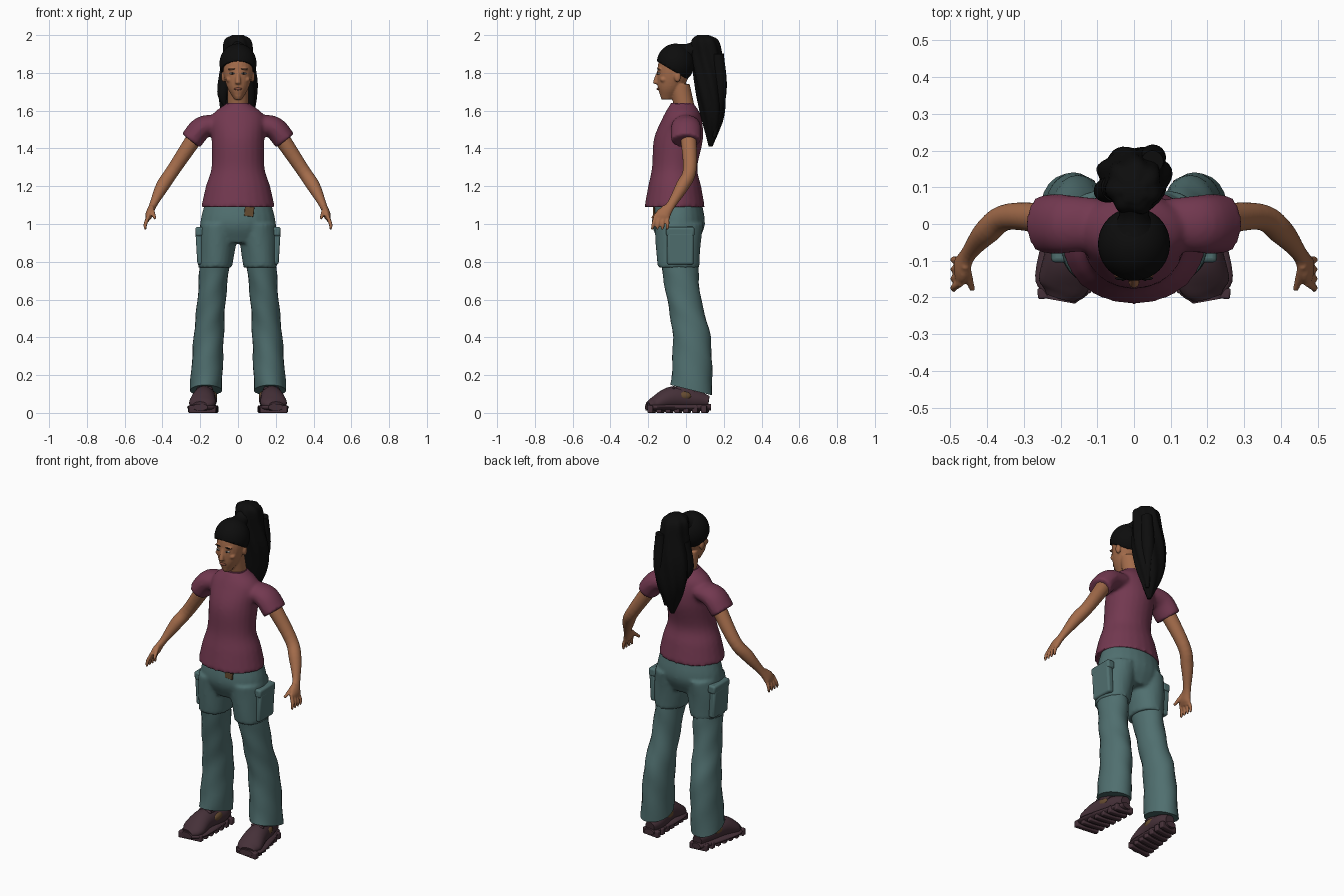
import bpy, bmesh, math
from mathutils import Vector, Matrix

if "Cube" in bpy.data.objects:
    bpy.data.objects.remove(bpy.data.objects["Cube"])

ACROSS, ALONG, UP = Vector((1, 0, 0)), Vector((0, 1, 0)), Vector((0, 0, 1))
SIDES = (1, -1)


def material(name, red, green, blue):
    mat = bpy.data.materials.new(name)
    mat.use_nodes = True
    mat.diffuse_color = (red, green, blue, 1)
    shader = mat.node_tree.nodes["Principled BSDF"]
    shader.inputs["Base Color"].default_value = (red, green, blue, 1)
    shader.inputs["Roughness"].default_value = 0.8
    return mat


plum_cloth = material("plum cloth", red=.17, green=.04, blue=.08)
teal_cloth = material("teal cloth", red=.08, green=.16, blue=.16)
brown_skin = material("brown skin", red=.37, green=.15, blue=.07)
black_hair = material("black hair", red=.004, green=.004, blue=.004)
dark_shoe = material("dark purple shoe", red=.06, green=.03, blue=.04)
leather = material("brown leather", red=.13, green=.07, blue=.03)
lip_brown = material("lip brown", red=.24, green=.08, blue=.05)
eye_white = material("eye white", red=.5, green=.45, blue=.4)


def oval(x=0, y=0, z=0, deep=.05, wide=None):
    """One cross-section: its centre and two radii."""
    return Vector((x, y, z, deep, wide or deep))


def spline(points, steps=5):
    """Pass a smooth curve through the cross-sections."""
    first, last = 2 * points[0] - points[1], 2 * points[-1] - points[-2]
    padded = [first, *points, last]
    result = []
    for a, b, c, d in zip(padded, padded[1:], padded[2:], padded[3:]):
        for step in range(steps):
            t = step / steps
            bend = (2 * a - 5 * b + 4 * c - d) * t ** 2 + (3 * b - a - 3 * c + d) * t ** 3
            result.append(b + ((c - a) * t + bend) / 2)
    return result + [points[-1]]


def loft(bm, sections, axis=None, ref=ALONG, lobes=0, depth=0.0, twist=20, segs=24):
    """Skin a tube over the sections; lobes add folds or locks around it."""
    path = spline(sections)
    rings = []
    for i, section in enumerate(path):
        ahead, behind = path[min(i + 1, len(path) - 1)], path[max(i - 1, 0)]
        tangent = axis or (ahead - behind).xyz.normalized()
        u = (ref - tangent * ref.dot(tangent)).normalized()
        v = tangent.cross(u)
        ring = []
        for k in range(segs):
            angle = math.tau * k / segs
            swell = 1 + depth * math.sin(lobes * angle + twist * section.z)
            offset = u * math.cos(angle) * section[3] + v * math.sin(angle) * section[4]
            ring.append(bm.verts.new(section.xyz + offset * swell))
        rings.append(ring)
    for lower, upper in zip(rings, rings[1:]):
        for k in range(segs):
            n = (k + 1) % segs
            bm.faces.new((lower[k], lower[n], upper[n], upper[k]))
    bm.faces.new(rings[0])
    bm.faces.new(rings[-1])


def blob(bm, centre, radii, segs=16):
    place = Matrix.Translation(centre) @ Matrix.Diagonal((*radii, 1))
    bmesh.ops.create_uvsphere(bm, u_segments=segs, v_segments=segs // 2, radius=1, matrix=place)


def box(bm, centre, size, turn=0.0, axis="Y"):
    place = Matrix.Translation(centre) @ Matrix.Rotation(turn, 4, axis) @ Matrix.Diagonal((*size, 1))
    bmesh.ops.create_cube(bm, size=1, matrix=place)


def finish(name, bm, mat, mirror=False, voxel=0, bevel=0, soften=4):
    """Make the object; a voxel size blends overlapping pieces into one skin."""
    bmesh.ops.recalc_face_normals(bm, faces=bm.faces)
    mesh = bpy.data.meshes.new(name)
    bm.to_mesh(mesh)
    bm.free()
    mesh.materials.append(mat)
    ob = bpy.data.objects.new(name, mesh)
    bpy.context.collection.objects.link(ob)
    bpy.ops.object.select_all(action="DESELECT")
    ob.select_set(True)
    bpy.context.view_layer.objects.active = ob
    bpy.ops.object.shade_smooth_by_angle(angle=math.radians(50))
    if mirror:
        ob.modifiers.new("mirror", "MIRROR").use_mirror_merge = False
    if bevel:
        rounding = ob.modifiers.new("bevel", "BEVEL")
        rounding.width, rounding.segments = bevel, 3
    if voxel:
        remesh = ob.modifiers.new("remesh", "REMESH")
        remesh.mode, remesh.voxel_size, remesh.use_smooth_shade = "VOXEL", voxel, True
        smooth = ob.modifiers.new("soften", "SMOOTH")
        smooth.factor, smooth.iterations = 0.5, soften
    return ob


# Shirt: torso and sleeves blended into one cloth
bm = bmesh.new()
loft(bm, [oval(z=1.09, y=-.06, deep=.16, wide=.195), oval(z=1.2, y=-.06, deep=.14, wide=.17),
          oval(z=1.3, y=-.06, deep=.12, wide=.14), oval(z=1.45, y=-.04, deep=.13, wide=.14),
          oval(z=1.57, y=-.02, deep=.1, wide=.14), oval(z=1.64, y=-.02, deep=.06)], axis=UP)
for side in SIDES:
    loft(bm, [oval(x=side * .1, z=1.53, deep=.07, wide=.05), oval(x=side * .19, z=1.51, deep=.08, wide=.06),
              oval(x=side * .25, z=1.44, deep=.08, wide=.06)])
finish("shirt", bm, plum_cloth, voxel=.01, soften=6)

# Collar band
bm = bmesh.new()
loft(bm, [oval(z=1.61, y=-.02, deep=.07), oval(z=1.64, y=-.02, deep=.06)], axis=UP)
finish("collar", bm, plum_cloth)

# Trousers: hips and thighs blended, ending at the knee seam
bm = bmesh.new()
loft(bm, [oval(z=1.13, y=-.04, deep=.12, wide=.17), oval(z=1, y=-.04, deep=.14, wide=.2),
          oval(z=.9, y=-.04, deep=.1, wide=.17)], axis=UP)
for side in SIDES:
    loft(bm, [oval(x=side * .1, y=-.04, z=1, deep=.13, wide=.1),
              oval(x=side * .11, y=-.04, z=.9, deep=.12, wide=.1),
              oval(x=side * .12, y=-.04, z=.77, deep=.11, wide=.09)], axis=UP, lobes=3, depth=.015)
finish("trouser_top", bm, teal_cloth, voxel=.01)

# Lower trouser legs with soft folds and a cuff that slopes down to the heel
bm = bmesh.new()
loft(bm, [oval(x=.12, y=-.04, z=.82, deep=.1, wide=.08), oval(x=.14, y=-.01, z=.6, deep=.09, wide=.075),
          oval(x=.155, y=.03, z=.4, deep=.1, wide=.08), oval(x=.17, y=.03, z=.12, deep=.11, wide=.085)],
     axis=UP, lobes=3, depth=.03, twist=35)
for v in bm.verts:
    if v.co.z < .15:
        v.co.z -= (v.co.y - .03) / 4
finish("lower_legs", bm, teal_cloth, mirror=True)

# Cargo pockets with flaps
bm = bmesh.new()
box(bm, centre=(.2, -.03, .87), size=(.04, .14, .17), turn=.06)
box(bm, centre=(.2, -.03, .96), size=(.05, .15, .05), turn=.06)
finish("cargo_pockets", bm, teal_cloth, mirror=True, bevel=.012)

# Belt end hanging below the hem
bm = bmesh.new()
box(bm, centre=(.06, -.17, 1.07), size=(.05, .01, .06), turn=.1)
finish("belt_end", bm, leather, bevel=.003)

# Arms running into the palms, with four fingers and a thumb
bm = bmesh.new()
loft(bm, [oval(x=.2, y=.01, z=1.5, deep=.045), oval(x=.34, y=.02, z=1.29, deep=.036),
          oval(x=.4, y=-.02, z=1.2, deep=.035), oval(x=.45, y=-.08, z=1.1, deep=.024, wide=.02),
          oval(x=.47, y=-.12, z=1.05, deep=.04, wide=.02), oval(x=.48, y=-.13, z=1.02, deep=.04, wide=.01)])
for finger in range(4):
    spread = finger - 1.5
    loft(bm, [oval(x=.47, y=-.13 + spread * .02, z=1.05, deep=.01),
              oval(x=.49, y=-.135 + spread * .025, z=1, deep=.01),
              oval(x=.49, y=-.14 + spread * .027, z=.97, deep=.006)], segs=10)
loft(bm, [oval(x=.46, y=-.11, z=1.09, deep=.014), oval(x=.44, y=-.18, z=1.03, deep=.008)],
     ref=ACROSS, segs=10)
finish("arms_and_hands", bm, brown_skin, mirror=True, voxel=.005, soften=2)

# Head, neck, nose, chin, cheeks and ears
bm = bmesh.new()
loft(bm, [oval(z=1.58, deep=.055), oval(z=1.74, y=-.035, deep=.055)], axis=UP)
loft(bm, [oval(z=1.66, y=-.1, deep=.03, wide=.02), oval(z=1.73, y=-.08, deep=.07, wide=.06),
          oval(z=1.83, y=-.06, deep=.09, wide=.08), oval(z=1.92, y=-.06, deep=.07, wide=.06)], axis=UP)
loft(bm, [oval(z=1.81, y=-.145, deep=.008), oval(z=1.75, y=-.16, deep=.015),
          oval(z=1.74, y=-.15, deep=.01)], axis=UP, segs=12)
blob(bm, centre=(0, -.125, 1.68), radii=(.02, .012, .013))
for side in SIDES:
    blob(bm, centre=(side * .077, -.045, 1.78), radii=(.012, .018, .03))
    blob(bm, centre=(side * .03, -.14, 1.82), radii=(.025, .01, .007))
    blob(bm, centre=(side * .045, -.118, 1.765), radii=(.02, .02, .016))
finish("head", bm, brown_skin, voxel=.005, soften=3)

# Facial details
bm = bmesh.new()
blob(bm, centre=(.03, -.142, 1.797), radii=(.015, .011, .006))
finish("eyes", bm, eye_white, mirror=True)
bm = bmesh.new()
blob(bm, centre=(.03, -.149, 1.797), radii=(.006, .006, .006))
blob(bm, centre=(.033, -.148, 1.821), radii=(.019, .005, .003))
finish("irises_and_brows", bm, black_hair, mirror=True)
bm = bmesh.new()
blob(bm, centre=(0, -.146, 1.715), radii=(.022, .01, .007))
finish("lips", bm, lip_brown)

# Swept-back hair cap cut along the hairline
bm = bmesh.new()
blob(bm, centre=(0, -.055, 1.85), radii=(.098, .1, .105), segs=48)
bmesh.ops.bisect_plane(bm, geom=bm.verts[:] + bm.edges[:] + bm.faces[:], plane_co=(0, -.15, 1.86),
                       plane_no=(0, .6, 1), clear_inner=True)
cap = finish("hair_cap", bm, black_hair)
cap.modifiers.new("thickness", "SOLIDIFY").thickness = .014

# Ponytail with wavy locks, joined to the head by a gathered tuft
bm = bmesh.new()
loft(bm, [oval(z=2, y=.09, deep=.03), oval(z=1.97, y=.1, deep=.07), oval(z=1.88, y=.11, deep=.08),
          oval(z=1.73, y=.13, deep=.08, wide=.1), oval(z=1.57, y=.14, deep=.06, wide=.08),
          oval(z=1.41, y=.13, deep=.01)], axis=UP, lobes=7, depth=.06, twist=14, segs=42)
loft(bm, [oval(y=-.01, z=1.9, deep=.06), oval(y=.03, z=1.92, deep=.04), oval(y=.09, z=1.94, deep=.06)],
     ref=UP)
loft(bm, [oval(x=-.05, y=.1, z=1.85, deep=.04), oval(x=-.08, y=.09, z=1.7, deep=.03),
          oval(x=-.07, y=.09, z=1.63, deep=.01)])
loft(bm, [oval(x=.05, y=.17, z=1.9, deep=.03), oval(x=.05, y=.18, z=1.7, deep=.035),
          oval(x=.03, y=.15, z=1.46, deep=.01)])
finish("ponytail", bm, black_hair)

# Shoe uppers with a raised ankle collar
bm = bmesh.new()
loft(bm, [oval(x=.16, y=.12, z=.06, deep=.03), oval(x=.16, y=.05, z=.07, deep=.05),
          oval(x=.18, y=-.07, z=.08, deep=.06), oval(x=.19, y=-.16, z=.05, deep=.04, wide=.07),
          oval(x=.2, y=-.2, z=.04, deep=.02, wide=.04)], ref=UP)
loft(bm, [oval(x=.17, y=.01, z=.08, deep=.06, wide=.05), oval(x=.175, y=-.05, z=.14, deep=.035)])
finish("shoe_uppers", bm, dark_shoe, mirror=True)

# Shoe soles
bm = bmesh.new()
loft(bm, [oval(x=.16, y=.13, z=.03, deep=.018, wide=.03), oval(x=.17, y=.02, z=.03, deep=.02, wide=.06),
          oval(x=.19, y=-.15, z=.03, deep=.02, wide=.08), oval(x=.2, y=-.21, z=.03, deep=.018, wide=.04)],
     ref=UP)
finish("shoe_soles", bm, dark_shoe, mirror=True)

# Chunky lugs, wider towards the toe, and straps across the instep
bm = bmesh.new()
for lug in range(7):
    box(bm, centre=(.16 + lug * .005, .1 - lug * .047, .02), size=(.11 + lug * .006, .03, .04),
        turn=-.12, axis="Z")
finish("sole_lugs", bm, dark_shoe, mirror=True, bevel=.006)
bm = bmesh.new()
for strap in range(4):
    blob(bm, centre=(.176 + strap * .004, -.065 - strap * .026, .13 - strap * .016), radii=(.044, .011, .012))
finish("shoe_straps", bm, dark_shoe, mirror=True)

# Leather panels on both flanks of each shoe
bm = bmesh.new()
for side in SIDES:
    blob(bm, centre=(.17 + side * .04, -.015, .09), radii=(.02, .045, .024))
finish("shoe_panels", bm, leather, mirror=True)
